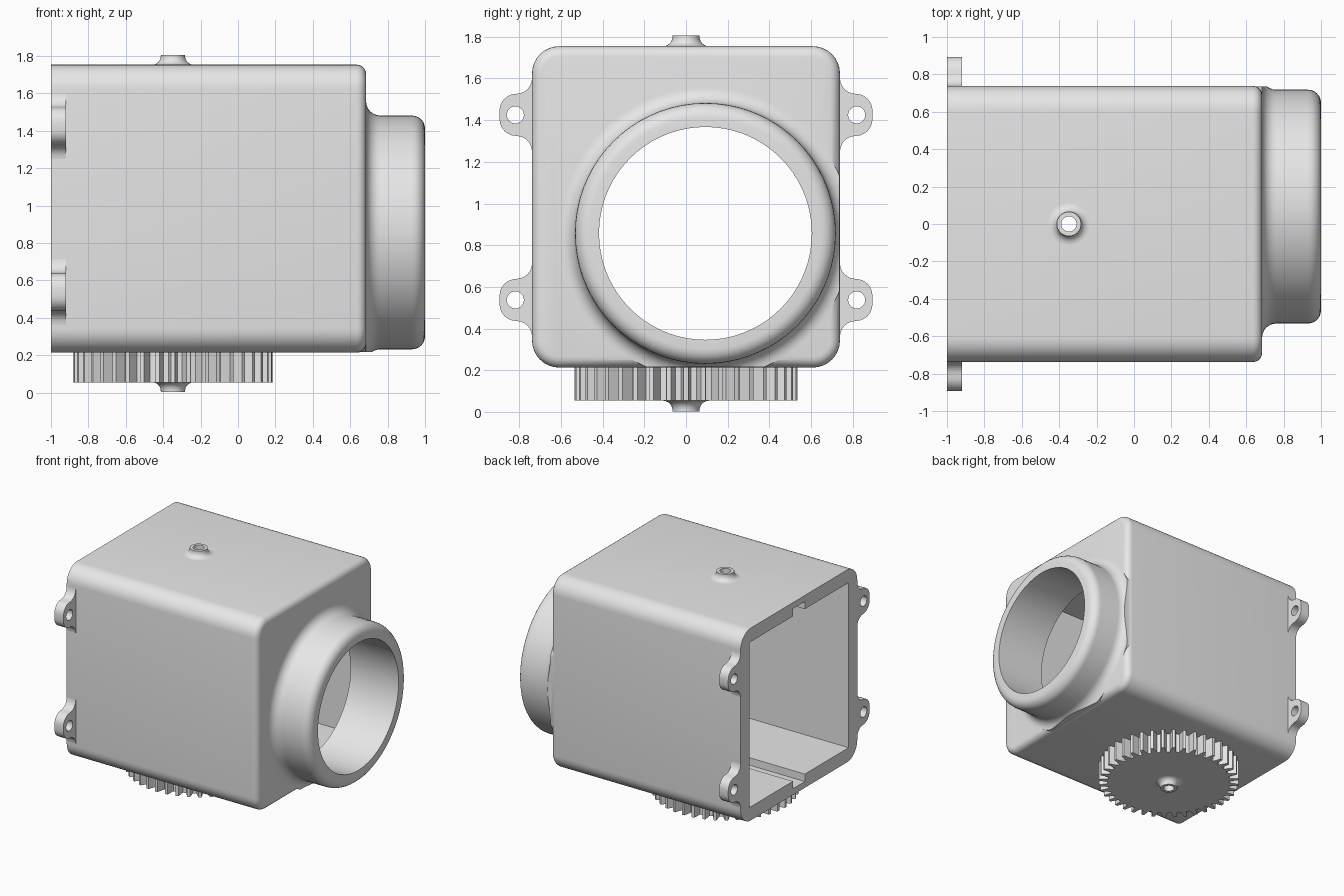
import bpy, bmesh, math
from mathutils import Matrix, Vector

if "Cube" in bpy.data.objects:
    bpy.data.objects.remove(bpy.data.objects["Cube"])

grey = bpy.data.materials.new("light grey")
grey.diffuse_color = (0.8, 0.8, 0.8, 1)
grey.use_nodes = True
grey.node_tree.nodes["Principled BSDF"].inputs["Base Color"].default_value = grey.diffuse_color

# Main dimensions
X0, X1, HALF, Z0, Z1 = -1.0, 0.685, 0.738, 0.214, 1.754
WALL, PIN_X = 0.11, -0.348
RING_Y, RING_Z, RING_R, BORE_R = 0.093, 0.857, 0.625, 0.51


def finish(name, bm):
    bmesh.ops.recalc_face_normals(bm, faces=bm.faces)
    me = bpy.data.meshes.new(name)
    bm.to_mesh(me)
    bm.free()
    me.materials.append(grey)
    ob = bpy.data.objects.new(name, me)
    bpy.context.collection.objects.link(ob)
    return ob


def boolean(ob, tool, op):
    """Apply a boolean and remove the tool."""
    m = ob.modifiers.new("cut", 'BOOLEAN')
    m.operation, m.solver, m.object = op, 'EXACT', tool
    bpy.context.view_layer.objects.active = ob
    bpy.ops.object.modifier_apply(modifier=m.name)
    bpy.data.objects.remove(tool)


def smooth(ob):
    bpy.ops.object.select_all(action='DESELECT')
    ob.select_set(True)
    bpy.context.view_layer.objects.active = ob
    bpy.ops.object.shade_smooth_by_angle(angle=math.radians(30))


def box(name, x, y, z, round_r=0, front_r=0):
    """Box from ranges; rounds the edges along x, then the +x rim."""
    bm = bmesh.new()
    bmesh.ops.create_cube(bm, size=1)
    for v in bm.verts:
        v.co = [r[0] if c < 0 else r[1] for c, r in zip(v.co, (x, y, z))]
    if round_r:
        es = [e for e in bm.edges if abs(e.verts[0].co.x - e.verts[1].co.x) > 0.1]
        bmesh.ops.bevel(bm, geom=es, offset=round_r, segments=8, profile=0.5, affect='EDGES')
    if front_r:
        es = [e for e in bm.edges if all(abs(v.co.x - x[1]) < 1e-5 for v in e.verts)]
        bmesh.ops.bevel(bm, geom=es, offset=front_r, segments=5, profile=0.5, affect='EDGES')
    return finish(name, bm)


def lathe(name, profile, origin, axis, n):
    """Solid of revolution from (radius, distance along axis) points."""
    bm = bmesh.new()
    mat = Matrix.Translation(origin) @ Vector(axis).to_track_quat('Z', 'Y').to_matrix().to_4x4()
    rings = [[bm.verts.new(mat @ Vector((r * math.cos(i * math.tau / n), r * math.sin(i * math.tau / n), h)))
              for i in range(n)] for r, h in profile]
    for a, b in zip(rings, rings[1:]):
        for i in range(n):
            j = (i + 1) % n
            bm.faces.new((a[i], a[j], b[j], b[i]))
    bm.faces.new(rings[0])
    bm.faces.new(rings[-1])
    return finish(name, bm)


def prism(name, pts, depth):
    """Extrude a closed 3D outline by a vector."""
    bm = bmesh.new()
    f = bm.faces.new([bm.verts.new(p) for p in pts])
    ext = bmesh.ops.extrude_face_region(bm, geom=[f])['geom']
    bmesh.ops.translate(bm, vec=depth, verts=[g for g in ext if isinstance(g, bmesh.types.BMVert)])
    return finish(name, bm)


def arc(cx, cy, r, a0, a1, n=6):
    return [(cx + r * math.cos(math.radians(a0 + (a1 - a0) * i / n)),
             cy + r * math.sin(math.radians(a0 + (a1 - a0) * i / n))) for i in range(n + 1)]


def pin_hole():
    return lathe("hole", [(0.041, -0.1), (0.041, 2)], (PIN_X, 0, 0), (0, 0, 1), 24)


# Housing shell with rounded edges
housing = box("housing", (X0, X1), (-HALF, HALF), (Z0, Z1), 0.13, 0.05)

# Round collar with a filleted foot, kept within the housing outline
profile = [(RING_R + 0.075, 0.6)] + arc(RING_R + 0.075, X1 + 0.075, 0.075, 270, 180) \
    + arc(RING_R - 0.07, 0.93, 0.07, 0, 90)
collar = lathe("collar", profile, (0, RING_Y, RING_Z), (1, 0, 0), 72)
e = 0.003
boolean(collar, box("trim", (0.635, 1.2), (-HALF + e, HALF - e), (Z0 + e, Z1 - e), 0.13), 'INTERSECT')
boolean(housing, collar, 'UNION')

# Cavity open at the back, and the bore through the front
boolean(housing, box("cavity", (X0 - 0.2, X1 - WALL), (-HALF + WALL, HALF - WALL),
                     (Z0 + WALL, Z1 - WALL)), 'DIFFERENCE')
boolean(housing, lathe("bore", [(BORE_R, 0.4), (BORE_R, 1.2)], (0, RING_Y, RING_Z), (1, 0, 0), 72),
        'DIFFERENCE')

# Guide slots in the floor and ceiling, ending round at the pivot
slot = [(-1.2, -0.075)] + arc(PIN_X, 0, 0.075, -90, 90, 12) + [(-1.2, 0.075)]
zlow, zhigh = Z0 + 0.05, Z1 - 0.05
boolean(housing, prism("slot", [(x, y, zlow) for x, y in slot], (0, 0, 0.1)), 'DIFFERENCE')
boolean(housing, prism("slot", [(x, y, zhigh) for x, y in slot], (0, 0, -0.1)), 'DIFFERENCE')
boolean(housing, pin_hole(), 'DIFFERENCE')
smooth(housing)

# Hollow flared pivot bosses on top and under the gear
for name, base, d in (("top_boss", Z1, 1), ("bottom_boss", 0.055, -1)):
    prof = arc(0.11, 0.045, 0.045, 270, 180) + [(0.065, 0.0525)]
    boss = lathe(name, [(r, h) for r, h in prof], (PIN_X, 0, base), (0, 0, d), 32)
    boolean(boss, pin_hole(), 'DIFFERENCE')
    smooth(boss)

# Spur gear below the housing
TEETH, outline = 40, []
for i in range(TEETH):
    for off, r in ((-0.32, 0.468), (-0.13, 0.535), (0.13, 0.535), (0.32, 0.468)):
        a = (i + off) * math.tau / TEETH
        outline.append((PIN_X + r * math.cos(a), r * math.sin(a), 0.055))
gear = prism("gear", outline, (0, 0, Z0 - 0.055))
boolean(gear, pin_hole(), 'DIFFERENCE')

# Four screw lugs at the open end
half = arc(0.813, 0.175, 0.075, 180, 270)
half = [(HALF, 0.175)] + arc(HALF + 0.075, 0.176, 0.075, 180, 270)[1:] + arc(0.813, 0.02, 0.081, 90, 0)
half = [(y, z) for y, z in half]
lug_shape = half + [(y, -z) for y, z in reversed(half)]
for side, sname in ((-1, "front"), (1, "back")):
    for zc, level in ((1.425, "upper"), (0.538, "lower")):
        lug = prism(f"{sname}_{level}_lug", [(X0, side * y, zc + z) for y, z in lug_shape], (0.08, 0, 0))
        boolean(lug, lathe("hole", [(0.041, -1.1), (0.041, -0.8)], (0, side * 0.818, zc), (1, 0, 0), 24),
                'DIFFERENCE')
        smooth(lug)
